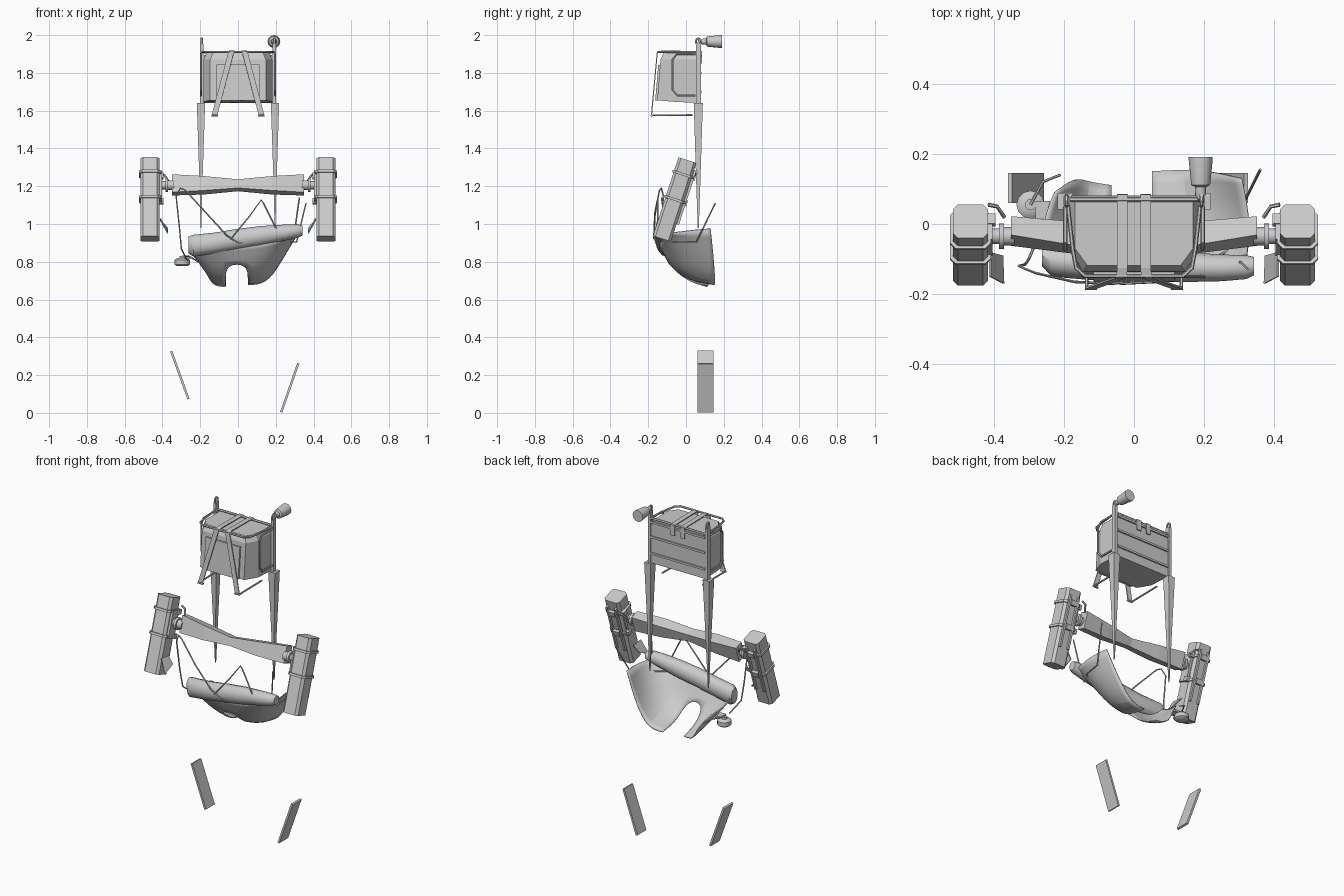
import bpy, bmesh, math
from mathutils import Vector, Matrix

if "Cube" in bpy.data.objects:
    bpy.data.objects.remove(bpy.data.objects["Cube"])

smooth = []


def make(name, verts, faces, mat=None, soft=False):
    me = bpy.data.meshes.new(name)
    me.from_pydata([tuple(mat @ Vector(v)) if mat else tuple(v) for v in verts], [], faces)
    bm = bmesh.new()
    bm.from_mesh(me)
    bmesh.ops.recalc_face_normals(bm, faces=bm.faces)
    bm.to_mesh(me)
    bm.free()
    ob = bpy.data.objects.new(name, me)
    bpy.context.collection.objects.link(ob)
    if soft:
        smooth.append(ob)
    return ob


def loft(name, rings, mat=None, soft=False):
    n = len(rings[0])
    faces = [(k * n + i, k * n + (i + 1) % n, (k + 1) * n + (i + 1) % n, (k + 1) * n + i)
             for k in range(len(rings) - 1) for i in range(n)]
    faces += [tuple(range(n)), tuple(range((len(rings) - 1) * n, len(rings) * n))]
    return make(name, [v for r in rings for v in r], faces, mat, soft)


def box(name, c, s, mat=None):
    x, y, z = (v / 2 for v in s)
    rings = [[(c[0] + a * x, c[1] + b * y, c[2] + h) for a, b in ((-1, -1), (1, -1), (1, 1), (-1, 1))]
             for h in (-z, z)]
    return loft(name, rings, mat)


def revolve(name, profile, mat, n=12):
    # profile of (radius, height) pairs turned about local z
    rings = [[(r * math.cos(2 * math.pi * i / n), r * math.sin(2 * math.pi * i / n), h)
              for i in range(n)] for r, h in profile]
    return loft(name, rings, mat, True)


def tube(name, pts, r=0.004, closed=False):
    cu = bpy.data.curves.new(name, 'CURVE')
    cu.dimensions = '3D'
    cu.bevel_depth, cu.bevel_resolution, cu.use_fill_caps = r, 1, True
    sp = cu.splines.new('POLY')
    sp.points.add(len(pts) - 1)
    for p, q in zip(sp.points, pts):
        p.co = (*q, 1)
    sp.use_cyclic_u = closed
    ob = bpy.data.objects.new(name, cu)
    bpy.context.collection.objects.link(ob)
    bpy.ops.object.select_all(action='DESELECT')
    ob.select_set(True)
    bpy.context.view_layer.objects.active = ob
    bpy.ops.object.convert(target='MESH')
    smooth.append(bpy.context.object)


def chamfered(w, d, c, z):
    return [(-w, -d + c, z), (-w + c, -d, z), (w - c, -d, z), (w, -d + c, z),
            (w, d - c, z), (w - c, d, z), (-w + c, d, z), (-w, d - c, z)]


def thicken(ob, t):
    m = ob.modifiers.new("thickness", 'SOLIDIFY')
    m.thickness, m.offset = t, 0


T, Rot = Matrix.Translation, Matrix.Rotation

# pack box with chamfered front
def pack_ring(zb, zf, fy, w):
    return [(-w, .073, zb), (-w, -.07, (zb + zf) / 2), (-w + .035, fy, zf),
            (w - .035, fy, zf), (w, -.07, (zb + zf) / 2), (w, .073, zb)]

loft("pack_box", [pack_ring(1.64, 1.655, -.152, .182), pack_ring(1.87, 1.87, -.135, .182),
                  pack_ring(1.905, 1.905, -.118, .168)])
front = T((0, -.147, 1.748)) @ Rot(math.radians(-5), 4, 'X')
box("pack_front_panel", (0, 0, 0), (.23, .016, .19), front)
for z in (1.70, 1.80, 1.89):
    box("pack_back_rib", (0, .076, z), (.36, .01, .012))

# tube frame round the lid
tube("pack_top_rail", [(-.19, .07, 1.91), (-.175, -.07, 1.91), (-.165, -.125, 1.91), (-.14, -.148, 1.91),
                       (.14, -.148, 1.91), (.165, -.125, 1.91), (.175, -.07, 1.91), (.19, .07, 1.91)], .006)
tube("pack_back_rail", [(-.19, .07, 1.91), (.19, .07, 1.91)], .007)

for s in (-1, 1):
    # side loop, straps and lower stays
    tube("pack_side_loop", [(s * .196, y, z) for y, z in
         ((.05, 1.90), (-.05, 1.90), (-.072, 1.87), (-.072, 1.71), (-.045, 1.68), (.05, 1.68))], .006)
    path = [(.033, .082, 1.85), (.033, .082, 1.913), (.033, -.125, 1.916), (.036, -.152, 1.91),
            (.122, -.182, 1.585), (.125, -.18, 1.572)]
    vs = [(s * x + d, y, z) for x, y, z in path for d in (-.015, .015)]
    strap = make("pack_strap", vs, [(2 * i, 2 * i + 1, 2 * i + 3, 2 * i + 2) for i in range(len(path) - 1)])
    thicken(strap, .006)
    tube("strap_stay", [(s * .135, -.183, 1.575), (s * .135, .035, 1.577)], .005)
    tube("strap_end_bar", [(s * .105, -.182, 1.575), (s * .14, -.182, 1.575)], .006)

    # post, tapering spike and hook
    box("pack_post", (s * .192, .066, 1.79), (.018, .026, .33))
    loft("post_spike", [[(s * .196 + a * w, .065 + b * d, z) for a, b in ((-1, -1), (1, -1), (1, 1), (-1, 1))]
                        for z, w, d in ((1.64, .022, .024), (1.25, .009, .012), (.98, .002, .003))])
    tube("post_hook", [(s * .192, .066 + .014 * math.cos(a * math.pi / 4), 1.965 + .018 * math.sin(a * math.pi / 4))
                       for a in range(8)], .006, True)

    # shoulder canister, tilted
    M = T((s * .466, -.06, 1.13)) @ Rot(math.radians(-18), 4, 'X')
    loft("canister", [chamfered(.05, .05, .014, -.219), chamfered(.05, .05, .014, .219)], M)
    for w in (.14, .0):
        loft("canister_band", [chamfered(.058, .058, .016, w - .007), chamfered(.058, .058, .016, w + .007)], M)
        box("band_lug", (-s * .06, .03, w), (.022, .03, .028), M)
        box("band_buckle", (0, .06, w), (.04, .018, .03), M)
    for x in (-.028, .028):
        box("canister_rail", (x, .056, .03), (.012, .014, .3), M)
    box("canister_bracket", (-s * .055, 0, .07), (.016, .06, .16), M)
    tube("band_stay", [(s * .415, .055, 1.27), (s * .39, .05, 1.26), (s * .37, .02, 1.23)], .006)
    revolve("shoulder_joint", [(.026, 0), (.026, .03), (.036, .03), (.036, .045), (.022, .045), (.022, .08)],
            T((s * .34, -.035, 1.205)) @ Rot(s * math.pi / 2, 4, 'Y'))
    # hanging fin inside the canister
    fin = make("canister_fin", [(s * .41, -.08, 1.02), (s * .375, -.09, .98), (s * .372, -.17, .95),
                                (s * .41, -.15, 1.03)], [(0, 1, 2, 3)])
    thicken(fin, .006)

# bow-tie shoulder yoke
def yoke_ring(x, y, z, h, d):
    return [(x, y + a * d * .95 + b * h * .31, z - a * d * .31 + b * h * .95)
            for a, b in ((-1, -1), (1, -1), (1, 1), (-1, 1))]

loft("shoulder_yoke", [yoke_ring(-.35, -.02, 1.207, .05, .028), yoke_ring(-.18, -.038, 1.205, .04, .035),
                       yoke_ring(0, -.05, 1.205, .024, .028), yoke_ring(.18, -.038, 1.205, .04, .035),
                       yoke_ring(.35, -.02, 1.207, .05, .028)])

# lamp on the right post
revolve("lamp", [(.014, -.025), (.016, 0), (.027, .005), (.034, .075), (.034, .085), (.027, .085)],
        T((.19, .106, 1.966)) @ Rot(math.radians(-90), 4, 'X'))
tube("lamp_arm", [(.192, .066, 1.95), (.19, .075, 1.975), (.19, .1, 1.966)], .01)

# rolled blanket at the waist
roll = []
for x, y, z, ry, rz in ((-.262, -.09, .89, .03, .045), (-.235, -.105, .885, .045, .058), (-.12, -.115, .9, .045, .055),
                        (0, -.12, .92, .045, .055), (.12, -.122, .937, .044, .052), (.25, -.125, .955, .038, .042),
                        (.32, -.123, .963, .034, .034), (.342, -.12, .966, .026, .026)):
    roll.append([(x, y + ry * math.cos(a * math.pi / 6), z + rz * math.sin(a * math.pi / 6)) for a in range(12)])
loft("blanket_roll", roll, soft=True)

# hip cloth: stations from left to right, front edge to back edge
cloth = [
    [(-.25, -.09, .90), (-.26, -.03, .87), (-.25, .03, .85), (-.225, .09, .83)],
    [(-.21, -.12, .87), (-.21, -.06, .81), (-.19, .03, .77), (-.165, .135, .75)],
    [(-.13, -.14, .87), (-.145, -.08, .79), (-.15, .0, .72), (-.135, .12, .67)],
    [(-.065, -.14, .88), (-.065, -.09, .79), (-.065, 0, .70), (-.065, .11, .67)],
    [(.052, -.14, .89), (.052, -.09, .79), (.052, 0, .70), (.052, .15, .68)],
    [(.14, -.14, .90), (.15, -.08, .79), (.155, .01, .71), (.145, .155, .68)],
    [(.25, -.13, .92), (.26, -.06, .87), (.25, .05, .82), (.225, .15, .79)],
    [(.32, -.1, .95), (.33, -.02, .96), (.32, .06, .97), (.305, .13, .975)]]
quads = [(4 * c + r, 4 * c + r + 1, 4 * c + r + 5, 4 * c + r + 4)
         for c in range(7) for r in range(3) if c != 3 or r == 0]
hip = make("hip_cloth", [v for st in cloth for v in st], quads, soft=True)
sub = hip.modifiers.new("smooth", 'SUBSURF')
sub.levels = sub.render_levels = 2
sub.boundary_smooth = 'PRESERVE_CORNERS'
thicken(hip, .006)

# cords around the waist
tube("left_cord", [(-.27, -.03, .81), (-.3, -.1, .87), (-.31, -.115, .98), (-.328, -.12, 1.15), (-.305, -.13, 1.19),
                   (-.28, -.14, 1.18), (-.17, -.165, 1.06), (-.06, -.17, .94), (0, -.16, .90)])
tube("front_cord", [(-.04, -.17, .92), (.06, -.165, 1.04), (.122, -.15, 1.127), (.135, -.15, 1.11),
                    (.21, -.15, .96), (.24, -.14, .91)])
tube("waist_cord", [(.0, -.16, .9), (.18, -.13, .905), (.29, -.06, .905), (.31, .055, .905), (.36, .155, 1.11)])
tube("right_cord", [(.28, -.1, .92), (.305, -.11, 1.0), (.325, -.13, 1.14)])
tube("flask_cord", [(-.295, .055, .83), (-.26, .12, .83), (-.21, .14, .80)])

# hip flask
revolve("hip_flask", [(.03, -.022), (.04, -.014), (.04, .01), (.03, .018), (.016, .02), (.016, .03)],
        T((-.295, .055, .80)))
box("flask_hanger", (-.26, .04, .82), (.04, .05, .012))

# shin plates
for name, a, b in (("left_shin_plate", (-.354, .327), (-.262, .073)), ("right_shin_plate", (.319, .262), (.229, .004))):
    d = Vector((b[0] - a[0], 0, b[1] - a[1])).normalized()
    n = Vector((-d.z, 0, d.x)) * .006
    loft(name, [[Vector((p[0], y, p[1])) + k * n for p, k in ((a, 1), (a, -1), (b, -1), (b, 1))]
                for y in (.06, .145)])

bpy.ops.object.select_all(action='DESELECT')
for ob in smooth:
    ob.select_set(True)
bpy.context.view_layer.objects.active = smooth[0]
bpy.ops.object.shade_smooth_by_angle(angle=math.radians(40))
